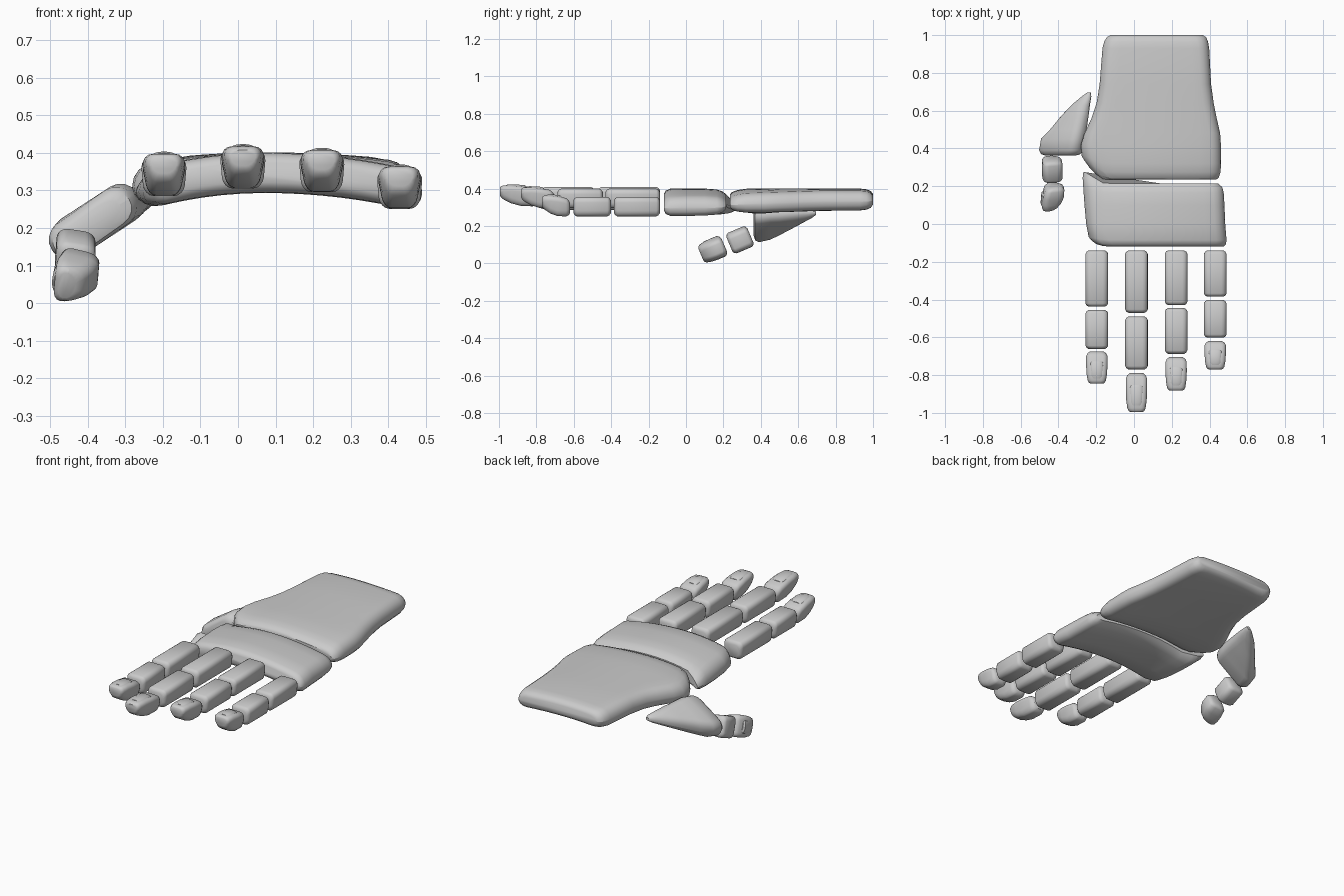
import bpy, bmesh, math
from mathutils import Vector

if "Cube" in bpy.data.objects:
    bpy.data.objects.remove(bpy.data.objects["Cube"])


def rounded(hw, lo, hi, rx, rz, mid=0):
    """Rounded rectangle outline; mid adds points along top and bottom."""
    rx, rz = min(rx, hw), min(rz, (hi - lo) / 2)
    pts = []
    for q, (cx, cz) in enumerate([(hw - rx, hi - rz), (rx - hw, hi - rz),
                                  (rx - hw, lo + rz), (hw - rx, lo + rz)]):
        for k in range(5):
            a = math.pi / 2 * (q + k / 4)
            pts.append((cx + rx * math.cos(a), cz + rz * math.sin(a)))
        if q in (0, 2):
            z = hi if q == 0 else lo
            for k in range(1, mid + 1):
                pts.append((cx * (1 - 2 * k / (mid + 1)), z))
    return pts


def loft(name, rings):
    bm = bmesh.new()
    vs = [[bm.verts.new(p) for p in r] for r in rings]
    n = len(vs[0])
    for a, b in zip(vs, vs[1:]):
        for i in range(n):
            bm.faces.new((a[i], a[(i + 1) % n], b[(i + 1) % n], b[i]))
    bm.faces.new(vs[0])
    bm.faces.new(vs[-1])
    bmesh.ops.recalc_face_normals(bm, faces=bm.faces)
    me = bpy.data.meshes.new(name)
    bm.to_mesh(me)
    bm.free()
    ob = bpy.data.objects.new(name, me)
    bpy.context.collection.objects.link(ob)
    return ob


def plate(name, sections):
    """Arched plate lofted along y: (y, x0, x1, half thickness, arch, skew)."""
    rings = []
    for y, x0, x1, h, arch, skew in sections:
        ring = []
        for u, v in rounded((x1 - x0) / 2, -h, h, 0.055, 0.05, 11):
            x = (x0 + x1) / 2 + u
            a = 0.3 if x > 0.07 else 0.45
            bend = min(1, max(0, (-0.16 - x) / 0.1))
            ring.append((x, y + skew * bend, 0.347 - arch * a * (x - 0.07) ** 2 + v))
        rings.append(ring)
    return loft(name, rings)


def segment(name, start, axis, up, length, profile, scale=1.0, taper=0.25):
    """Finger piece: profile rows are (t, half width, low, high)."""
    o, d, up = Vector(start), Vector(axis).normalized(), Vector(up).normalized()
    side = d.cross(up).normalized()
    up = side.cross(d)
    rings = []
    for t, hw, lo, hi in profile:
        ring = []
        for u, v in rounded(hw, lo, hi, 0.03, 0.03):
            u *= 1 - taper * (hi - v) / (hi - lo)
            ring.append(o + d * t * length + (side * u + up * v) * scale)
        rings.append(ring)
    return loft(name, rings)


def bone(length):
    e = 0.018 / length
    return [(0, .046, -.035, .035), (e * .4, .057, -.045, .046), (e, .0625, -.052, .052),
            (1 - e, .0625, -.052, .052), (1 - e * .4, .057, -.045, .046), (1, .046, -.035, .035)]


TIP = [(0, .042, -.035, .02), (.05, .055, -.045, .035), (.14, .062, -.052, .046),
       (.45, .062, -.05, .056), (.7, .06, -.036, .06), (.9, .055, -.016, .06),
       (.97, .049, -.004, .056), (1, .04, .008, .05)]
NAIL = [(.3, .028, .04, .054), (.36, .034, .04, .062), (.75, .034, .04, .066),
        (.84, .03, .04, .062)]

# Back-of-hand plate
plate("back_plate", [
    (0.235, -.20, .435, .022, .8, .07), (0.245, -.235, .448, .034, .8, .07),
    (0.275, -.262, .458, .045, .75, .06), (0.32, -.277, .461, .052, .7, .04),
    (0.42, -.281, .460, .054, .65, 0), (0.48, -.262, .456, .054, .6, 0),
    (0.56, -.225, .438, .054, .6, 0), (0.64, -.198, .422, .054, .55, 0),
    (0.74, -.182, .408, .054, .5, 0), (0.93, -.167, .398, .053, .5, 0),
    (0.965, -.158, .392, .049, .5, 0), (0.988, -.145, .382, .040, .5, 0),
    (1.0, -.125, .365, .024, .5, 0)])

# Knuckle plate
plate("knuckle_plate", [
    (-.118, -.20, .475, .026, 1, .03), (-.108, -.222, .486, .042, 1, .03),
    (-.085, -.24, .490, .052, 1, .02), (0, -.253, .483, .054, 1, 0),
    (0.10, -.262, .479, .053, 1, 0), (0.165, -.268, .475, .048, 1, .02),
    (0.195, -.272, .467, .038, 1, .05), (0.215, -.268, .445, .022, 1, .06)])

# Four fingers: x, z, then start and end of each segment
fingers = {
    "index": (-.197, .337, [(.14, .438), (.455, .662), (.675, .845)]),
    "middle": (.013, .357, [(.14, .47), (.49, .77), (.79, .995)]),
    "ring": (.223, .347, [(.14, .43), (.445, .687), (.705, .882)]),
    "little": (.43, .303, [(.14, .385), (.402, .602), (.62, .77)])}
for name, (x, z, spans) in fingers.items():
    for part, (a, b) in zip(("base", "middle", "tip"), spans):
        tip = part == "tip"
        args = ((x, -a, z), (0, -1, 0), (0, 0, 1), b - a)
        segment(f"{name}_finger_{part}", *args, TIP if tip else bone(b - a),
                taper=.32 if tip else .15)
        if tip:
            segment(f"{name}_finger_nail", *args, NAIL, taper=0)

# Thumb root: slanted slab narrowing towards the wrist
rings = []
for y, ax, az, bx, bz, h in [
        (.362, -.465, .155, -.315, .262, .03), (.370, -.485, .14, -.29, .277, .045),
        (.39, -.492, .137, -.281, .285, .054), (.45, -.483, .152, -.268, .292, .054),
        (.50, -.437, .172, -.258, .29, .05), (.57, -.382, .205, -.246, .288, .042),
        (.63, -.328, .232, -.236, .285, .032), (.675, -.275, .252, -.228, .28, .02),
        (.695, -.248, .262, -.23, .275, .008)]:
    a, b = Vector((ax, y, az)), Vector((bx, y, bz))
    u = (b - a).normalized()
    w = Vector((u.z, 0, -u.x)) * -1
    hw = (b - a).length / 2
    rings.append([(a + b) / 2 + u * p + w * q for p, q in rounded(hw, -h, h, .05, .05)])
loft("thumb_root", rings)

# Thumb segments, rolled so the nail faces outwards
axis, out = (0, -.92, -.39), (-1, 0, .08)
segment("thumb_middle", (-.433, .345, .148), axis, out, .122, bone(.122), 1.0, .15)
targs = ((-.425, .205, .097), axis, out, .135)
segment("thumb_tip", *targs, TIP, 1.05, .3)
segment("thumb_nail", *targs, NAIL, 1.05, 0)

# Smooth shading with crisp edges
for ob in bpy.context.scene.objects:
    ob.select_set(True)
    bpy.context.view_layer.objects.active = ob
bpy.ops.object.shade_smooth_by_angle(angle=math.radians(40))
